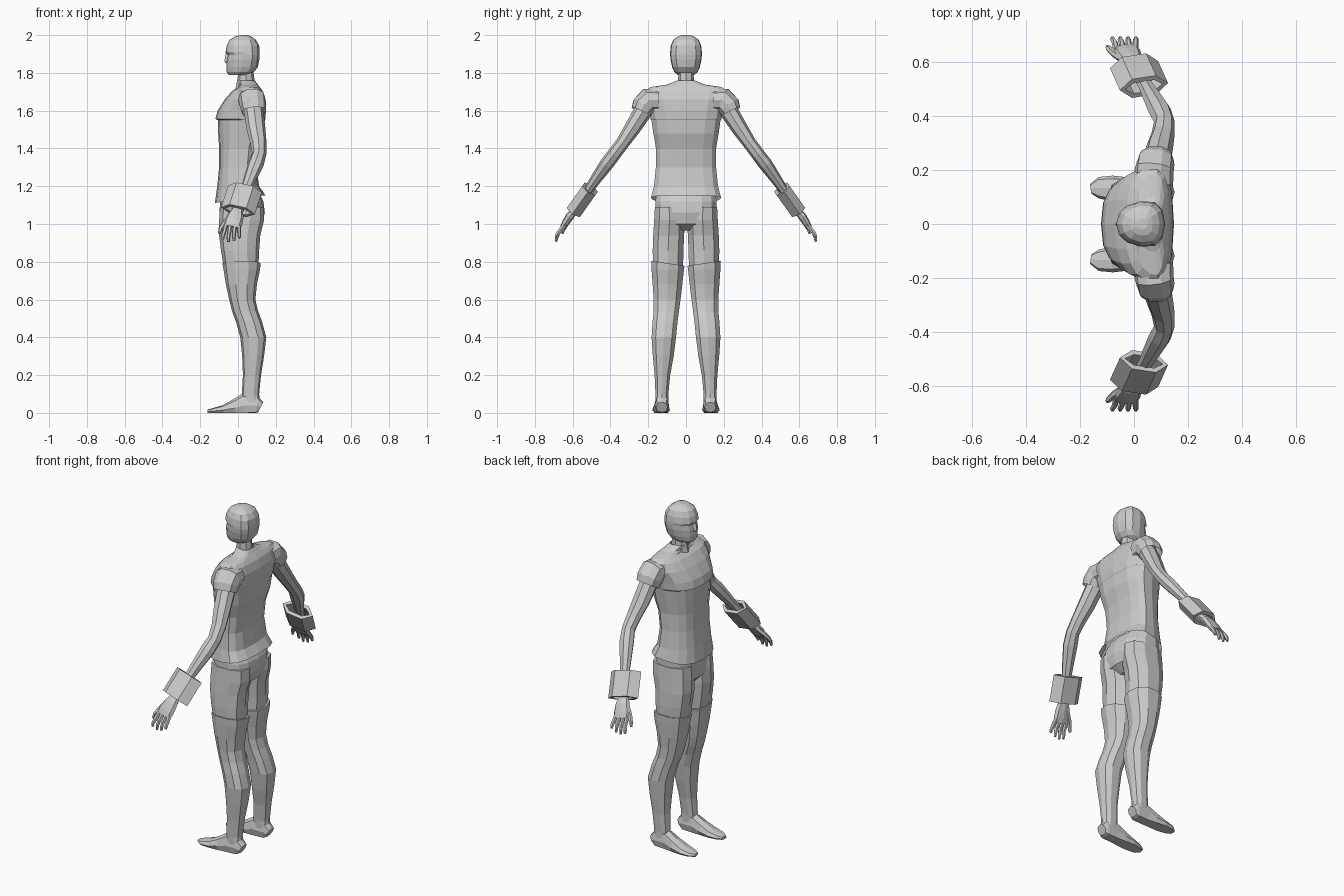
import bpy, bmesh
from math import sin, cos, pi, copysign
from mathutils import Vector


def spow(v, p):
    return copysign(abs(v) ** p, v) if abs(v) > 1e-6 else 0.0


def loft(name, rings, n=8, p=1.0, egg=0.0, ref=(1, 0, 0), follow=True, caps=(True, True),
         mirror=False, adjust=None):
    """Skin rings (x, y, z, half_a, half_b); half_a lies along ref, half_b across it."""
    bm = bmesh.new()
    ctr = [Vector(r[:3]) for r in rings]
    loops = []
    for i, r in enumerate(rings):
        d = (ctr[min(i + 1, len(ctr) - 1)] - ctr[max(i - 1, 0)]).normalized() if follow else Vector((0, 0, 1))
        u = Vector(ref)
        u = (u - d * u.dot(d)).normalized()
        w = d.cross(u)
        loop = []
        for k in range(n):
            t = 2 * pi * k / n
            c, s = spow(cos(t), p), spow(sin(t), p)
            co = ctr[i] + u * (r[3] * c) + w * (r[4] * s * (1 + egg * c))
            loop.append(bm.verts.new(adjust(co) if adjust else co))
        loops.append(loop)
    for a, b in zip(loops, loops[1:]):
        for k in range(n):
            bm.faces.new((a[k], a[(k + 1) % n], b[(k + 1) % n], b[k]))
    if caps[0]:
        bm.faces.new(loops[0][::-1])
    if caps[1]:
        bm.faces.new(loops[-1])
    bmesh.ops.recalc_face_normals(bm, faces=bm.faces)
    me = bpy.data.meshes.new(name)
    bm.to_mesh(me)
    bm.free()
    ob = bpy.data.objects.new(name, me)
    bpy.context.collection.objects.link(ob)
    if mirror:
        m = ob.modifiers.new("mirror", 'MIRROR')
        m.use_axis = (False, True, False)
        m.use_clip = False
        m.use_mirror_merge = False
    return ob


def span(z, x0, x1, y0, y1):
    """Horizontal ring from its extents."""
    return ((x0 + x1) / 2, (y0 + y1) / 2, z, (x1 - x0) / 2, (y1 - y0) / 2)


def body(z, x0, x1, hy):
    return span(z, x0, x1, -hy, hy)


# head, nose and neck
loft("head", [body(1.79, -.05, .055, .045), body(1.805, -.06, .085, .062), body(1.83, -.062, .105, .073),
              body(1.87, -.06, .113, .082), body(1.895, -.054, .115, .084), body(1.91, -.066, .115, .084),
              body(1.945, -.06, .112, .08), body(1.975, -.045, .095, .067), body(1.993, -.015, .07, .043),
              body(2.0, .01, .05, .02)], 12, .85, .15, follow=False)
loft("nose", [body(1.853, -.068, -.04, .013), body(1.865, -.072, -.04, .014), body(1.905, -.064, -.04, .007)],
     4, follow=False)
loft("neck", [body(1.69, -.02, .10, .06), body(1.74, -.008, .09, .042), body(1.82, .005, .08, .04)],
     8, follow=False)


# shirt with an overhanging chest and a tilted open hem
def hem(v):
    if v.z < 1.16:
        v.z += .15 * v.x
    return v


loft("shirt", [body(1.13, -.122, .145, .182), body(1.20, -.11, .112, .167), body(1.30, -.10, .098, .157),
               body(1.40, -.10, .11, .157), body(1.48, -.105, .135, .17), body(1.55, -.107, .142, .18),
               body(1.556, -.12, .145, .185), body(1.60, -.108, .148, .193), body(1.66, -.07, .145, .212),
               body(1.705, -.03, .13, .212), body(1.725, .005, .115, .185), body(1.738, .01, .105, .10),
               body(1.76, .0, .09, .045)],
     16, .72, .15, follow=False, caps=(False, False), adjust=hem)
loft("short_sleeve", [(.07, .15, 1.655, .075, .06), (.075, .20, 1.655, .072, .067), (.08, .225, 1.625, .07, .064),
                      (.083, .24, 1.595, .064, .055)], 10, .85, caps=(False, False), mirror=True)

# trousers
loft("pelvis", [body(.965, -.06, .08, .09), body(1.0, -.095, .128, .155), body(1.06, -.098, .142, .165),
                body(1.12, -.095, .135, .165), body(1.18, -.09, .105, .158)], 14, .8, follow=False)
loft("thigh", [span(.77, -.075, .108, .012, .178), span(.86, -.09, .112, .01, .18),
               span(.94, -.10, .118, .006, .177), span(1.02, -.10, .138, .004, .172),
               span(1.09, -.095, .138, .01, .168)], 10, .85, follow=False, mirror=True)


# boots with a slanted top edge
def boot_top(v):
    if v.z > .78:
        v.z += .15 * (v.y - .15)
    return v


loft("boot", [span(.03, .03, .118, .092, .163), span(.10, .02, .112, .092, .163), span(.20, .026, .122, .082, .168),
              span(.30, .022, .138, .063, .178), span(.40, .012, .15, .05, .185), span(.48, -.01, .128, .042, .18),
              span(.54, -.032, .106, .034, .174), span(.60, -.047, .092, .026, .174),
              span(.68, -.064, .10, .016, .18), span(.76, -.077, .117, .007, .186),
              span(.80, -.083, .12, .004, .188)], 10, .85, follow=False, mirror=True, adjust=boot_top)


def floor(v):
    v.z = max(v.z, 0)
    return v


loft("foot", [(.12, .128, .03, .03, .03), (.10, .128, .04, .037, .05), (.03, .128, .04, .038, .062),
              (-.02, .13, .025, .042, .045), (-.08, .132, .015, .047, .025), (-.13, .134, .01, .04, .016),
              (-.16, .13, .008, .018, .01)], 8, .8, ref=(0, 1, 0), mirror=True, adjust=floor)

# arms and wrist cuffs
loft("arm", [(.08, .18, 1.66, .05, .045), (.085, .235, 1.585, .052, .048), (.095, .285, 1.505, .05, .043),
             (.108, .335, 1.43, .043, .036), (.112, .38, 1.37, .038, .036), (.095, .42, 1.318, .042, .037),
             (.07, .465, 1.255, .036, .031), (.045, .51, 1.19, .029, .025), (.0, .59, 1.07, .028, .02)],
     8, mirror=True)
cuff = loft("wrist_cuff", [(.037, .508, 1.186, .092, .049), (.0, .59, 1.07, .092, .049)],
            6, caps=(False, False), mirror=True)
s = cuff.modifiers.new("wall", 'SOLIDIFY')
s.thickness = .02
s.offset = -1

# hands
loft("palm", [(.0, .583, 1.08, .027, .018), (-.012, .612, 1.045, .043, .022), (-.025, .635, 1.01, .05, .02),
              (-.032, .652, .982, .046, .015)], 8, .8, mirror=True)
for i, drop in enumerate((.012, 0, .004, .02)):
    x = -.064 + i * .023
    tip = -.08 + i * .029
    loft(f"finger_{i + 1}", [(x, .642, .997, .012, .013), ((x + tip) / 2, .673, .958, .011, .012),
                             (tip, .684, .93 + drop * .6, .01, .01), (tip, .688, .906 + drop, .007, .007)],
         6, mirror=True)
loft("thumb", [(-.035, .605, 1.045, .014, .016), (-.072, .63, 1.005, .014, .014), (-.092, .648, .975, .012, .012),
               (-.099, .655, .95, .007, .008)], 6, mirror=True)
